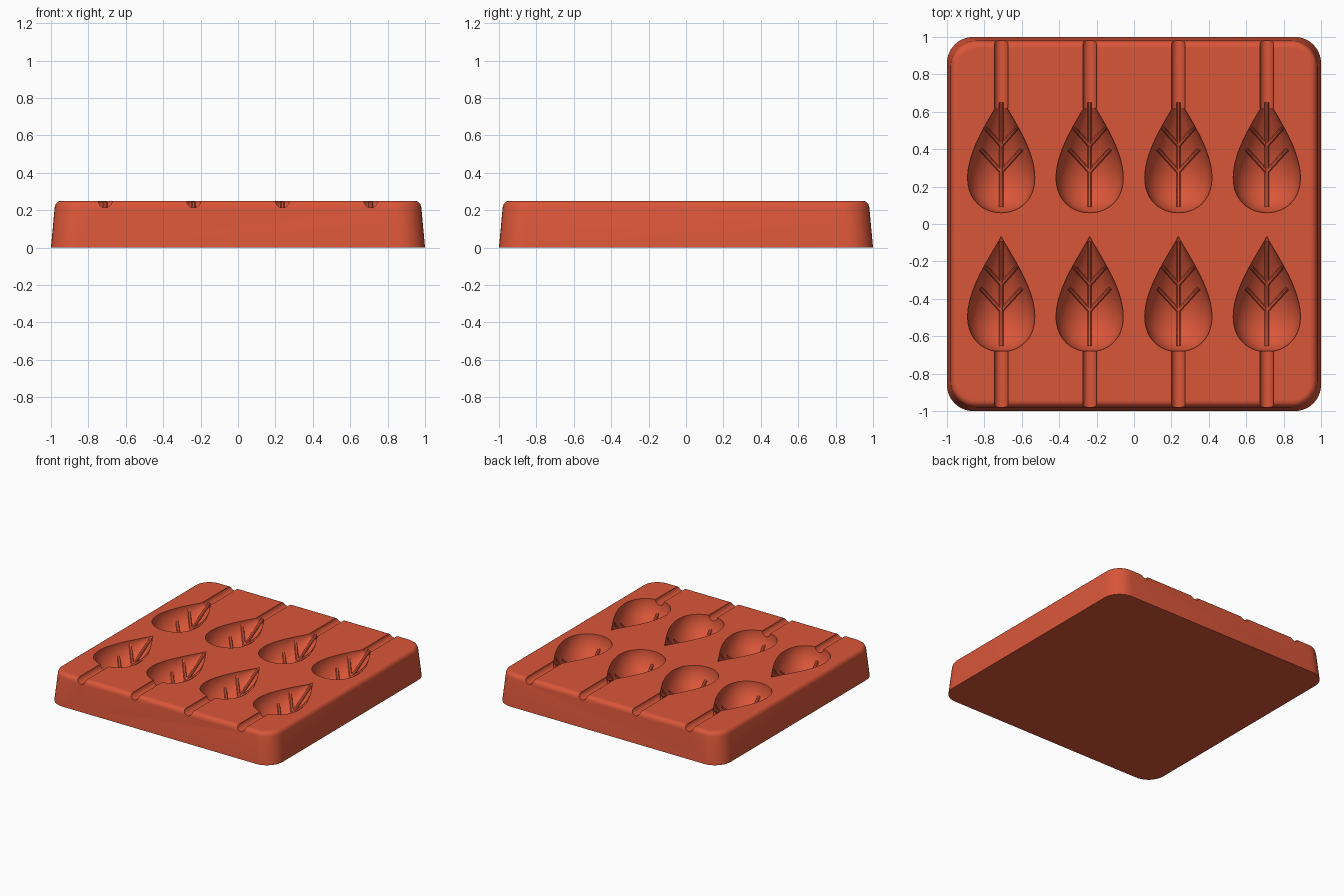
import bpy, bmesh
from math import sin, cos, acos, pi, sqrt, radians

if "Cube" in bpy.data.objects:
    bpy.data.objects.remove(bpy.data.objects["Cube"], do_unlink=True)

TOP = 0.25
COLUMNS = (-0.71, -0.237, 0.237, 0.71)
ROWS = (0.37, -0.373)          # leaf centres in y
HALF_LEN, HALF_WIDTH = 0.31, 0.18

silicone = bpy.data.materials.new("terracotta red silicone")
silicone.use_nodes = True
COLOUR = (0.70, 0.093, 0.041, 1)
silicone.diffuse_color = COLOUR
shader = silicone.node_tree.nodes["Principled BSDF"]
shader.inputs["Base Color"].default_value = COLOUR
shader.inputs["Roughness"].default_value = 0.6


def finish(name, bm):
    bmesh.ops.recalc_face_normals(bm, faces=bm.faces[:])
    mesh = bpy.data.meshes.new(name)
    bm.to_mesh(mesh)
    bm.free()
    mesh.materials.append(silicone)
    ob = bpy.data.objects.new(name, mesh)
    bpy.context.collection.objects.link(ob)
    return ob


def loft(bm, rings):
    """Skin closed rings of points and cap both ends."""
    rings = [[bm.verts.new(p) for p in ring] for ring in rings]
    n = len(rings[0])
    for a, b in zip(rings, rings[1:]):
        for i in range(n):
            j = (i + 1) % n
            bm.faces.new((a[i], a[j], b[j], b[i]))
    bm.faces.new(rings[0][::-1])
    bm.faces.new(rings[-1])


def rounded_square(half, radius, z, steps=10):
    pts = []
    for q, (sx, sy) in enumerate(((1, 1), (-1, 1), (-1, -1), (1, -1))):
        for s in range(steps + 1):
            a = (q + s / steps) * pi / 2
            pts.append((sx * (half - radius) + radius * cos(a),
                        sy * (half - radius) + radius * sin(a), z))
    return pts


def leaf_width(a):
    return 0.2476 * sin(a) * sin(a / 2) ** 1.3


def leaf_floor(x, dy):
    """Height of the cavity floor at an offset from the leaf centre."""
    w = leaf_width(acos(max(-1, min(1, dy / HALF_LEN))))
    return TOP - sqrt(max(0, w * w - x * x))


# Tray block: drafted walls, rounded corners and a rounded top edge
bm = bmesh.new()
rings = [rounded_square(1, 0.14, 0), rounded_square(0.98, 0.135, 0.215)]
for k in range(1, 7):
    a = k / 6 * pi / 2
    inset = 0.035 * (1 - cos(a))
    rings.append(rounded_square(0.979 - inset, 0.135 - inset, 0.215 + 0.035 * sin(a)))
rings.append(rounded_square(0.935, 0.092, TOP))
loft(bm, rings)
tray = finish("mould_tray", bm)

# Leaf cavities: teardrops of revolution
bm = bmesh.new()
SIDES, STEPS = 48, 40
for cx in COLUMNS:
    for cy in ROWS:
        rings = []
        for s in range(STEPS + 1):
            a = 0.06 + (pi - 0.08) * s / STEPS
            w = max(leaf_width(a), 0.002)
            rings.append([(cx + w * cos((i + 0.5) * 2 * pi / SIDES),
                           cy + HALF_LEN * cos(a),
                           TOP + w * sin((i + 0.5) * 2 * pi / SIDES))
                          for i in range(SIDES)])
        loft(bm, rings)
leaf_cutter = finish("leaf_cutter", bm)

# Stick channels: round grooves running out through the front and back edges
bm = bmesh.new()
for cx in COLUMNS:
    for y0, y1 in ((0.62, 1.1), (-0.67, -1.1)):
        loft(bm, [[(cx + 0.037 * cos((i + 0.5) * pi / 12), y,
                    TOP + 0.037 * sin((i + 0.5) * pi / 12)) for i in range(24)]
                  for y in (y0, y1)])
channel_cutter = finish("channel_cutter", bm)

bpy.context.view_layer.objects.active = tray
for cutter in (leaf_cutter, channel_cutter):
    cutter.hide_render = True
    mod = tray.modifiers.new("cut", 'BOOLEAN')
    mod.operation = 'DIFFERENCE'
    mod.solver = 'EXACT'
    mod.object = cutter
    bpy.ops.object.modifier_apply(modifier=mod.name)
for cutter in (leaf_cutter, channel_cutter):
    bpy.data.objects.remove(cutter, do_unlink=True)

# Leaf veins: thin ridges that follow the cavity floor
veins = [((0, -0.28), (0, 0.28))]
for side in (-1, 1):
    veins.append(((0, -0.09), (side * 0.11, 0.03)))
    veins.append(((0, 0.05), (side * 0.085, 0.145)))
bm = bmesh.new()
for cx in COLUMNS:
    for cy in ROWS:
        for (x0, y0), (x1, y1) in veins:
            length = sqrt((x1 - x0) ** 2 + (y1 - y0) ** 2)
            nx, ny = -(y1 - y0) / length * 0.011, (x1 - x0) / length * 0.011
            rings = []
            for s in range(17):
                x, y = x0 + (x1 - x0) * s / 16, y0 + (y1 - y0) * s / 16
                z = leaf_floor(x, y)
                section = ((-1, -0.02), (-1, 0.008), (-0.5, 0.016),
                           (0.5, 0.016), (1, 0.008), (1, -0.02))
                rings.append([(cx + x + nx * u, cy + y + ny * u, min(z + h, TOP - 0.004))
                              for u, h in section])
            loft(bm, rings)
leaf_veins = finish("leaf_veins", bm)

# Smooth shading with crisp rims
for ob in (tray, leaf_veins):
    bpy.ops.object.select_all(action='DESELECT')
    ob.select_set(True)
    bpy.context.view_layer.objects.active = ob
    bpy.ops.object.shade_smooth_by_angle(angle=radians(32))
